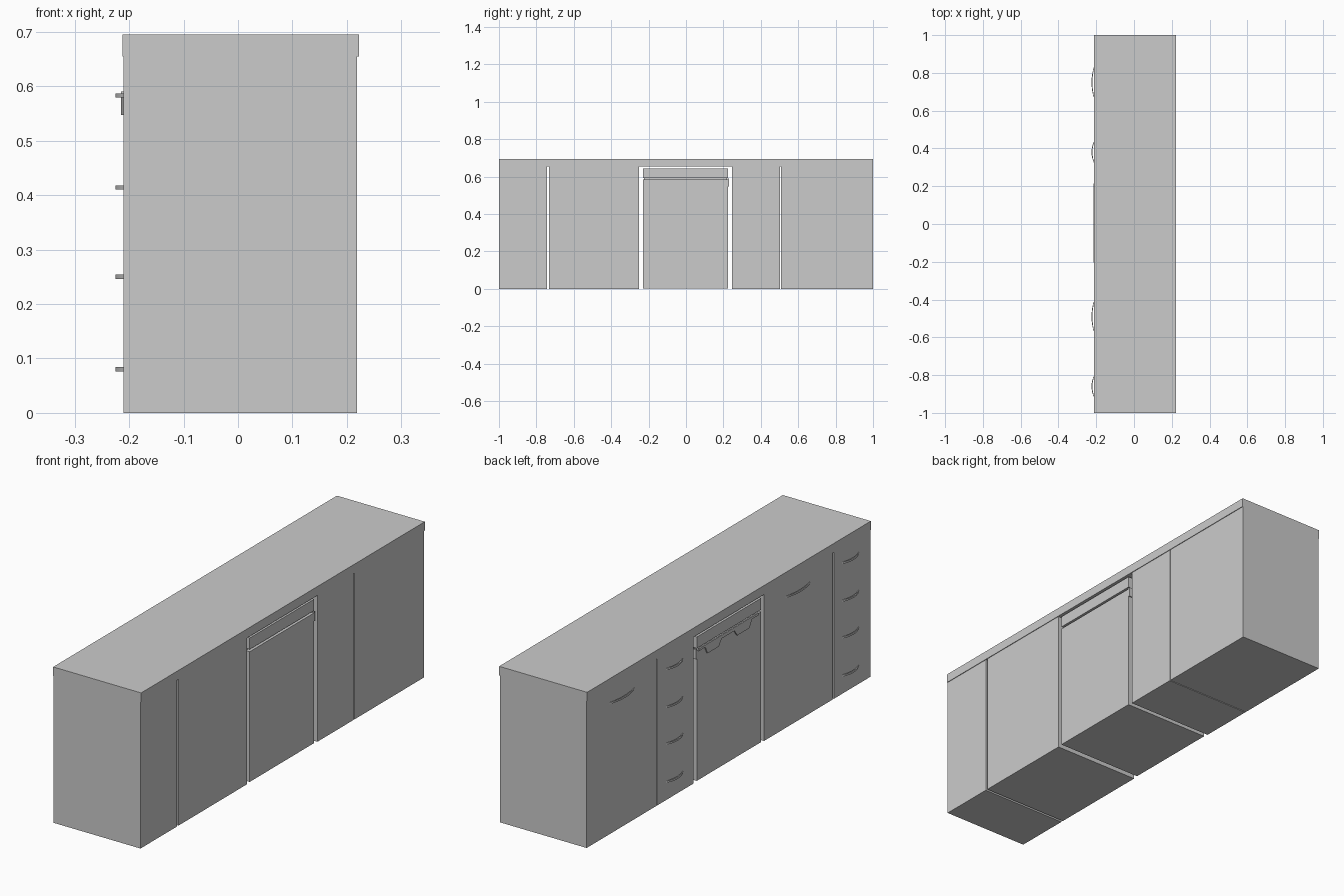
import bpy, bmesh, math

if "Cube" in bpy.data.objects:
    bpy.data.objects.remove(bpy.data.objects["Cube"])


def finish(name, bm):
    bmesh.ops.recalc_face_normals(bm, faces=bm.faces)
    me = bpy.data.meshes.new(name)
    bm.to_mesh(me)
    bm.free()
    ob = bpy.data.objects.new(name, me)
    bpy.context.collection.objects.link(ob)
    return ob


def prism(name, pts, offset):
    """Extrude a closed outline of 3D points along an offset vector."""
    bm = bmesh.new()
    face = bm.faces.new([bm.verts.new(p) for p in pts])
    ext = bmesh.ops.extrude_face_region(bm, geom=[face])
    verts = [v for v in ext["geom"] if isinstance(v, bmesh.types.BMVert)]
    bmesh.ops.translate(bm, verts=verts, vec=offset)
    return finish(name, bm)


def box(name, x0, x1, y0, y1, z0, z1):
    pts = [(x0, y0, z0), (x1, y0, z0), (x1, y1, z0), (x0, y1, z0)]
    return prism(name, pts, (0, 0, z1 - z0))


FRONT, BACK, TOP = -0.21, 0.219, 0.655


def bow_handle(name, y, z, length):
    """Curved bar pull bowing out of the door side."""
    n, h, depth, t = 12, 0.008, 0.015, 0.004
    steps = [2 * i / n - 1 for i in range(n + 1)]
    outer = [(FRONT - depth * (1 - s * s), y + s * length / 2, z - h / 2)
             for s in steps]
    inner = [(FRONT + 0.001 - (depth - t) * (1 - s * s),
              y + s * (length / 2 - t), z - h / 2) for s in reversed(steps)]
    ob = prism(name, outer + inner, (0, 0, h))
    for p in ob.data.polygons:
        p.use_smooth = abs(p.normal.z) < 0.5
    ob.data.set_sharp_from_angle(angle=math.radians(35))


# Worktop
box("worktop", -0.212, 0.222, -1, 1, TOP, 0.695)

# Cabinets: name, y range, handle centre, handle length, handle heights
drawers = (0.08, 0.25, 0.414, 0.583)
cabinets = [
    ("drawer_unit_a", -1.0, -0.742, -0.86, 0.12, drawers),
    ("door_unit_a", -0.732, -0.25, -0.49, 0.175, drawers[-1:]),
    ("drawer_unit_b", 0.247, 0.503, 0.38, 0.12, drawers),
    ("door_unit_b", 0.507, 1.0, 0.75, 0.175, drawers[-1:]),
]
for name, y0, y1, yc, length, heights in cabinets:
    box(name, FRONT, BACK, y0, y1, 0, TOP)
    for i, z in enumerate(heights):
        bow_handle(f"{name}_handle_{i}", yc, z, length)

# Dishwasher: lower body, control panel and a core seen in the groove
DY0, DY1 = -0.23, 0.224
box("dishwasher_body", FRONT, BACK, DY0, DY1, 0.003, 0.584)
box("dishwasher_control_panel", FRONT, BACK, DY0, DY1, 0.594, 0.645)
box("dishwasher_core", FRONT + 0.02, BACK - 0.02, DY0 + 0.006, DY1 - 0.006,
    0.58, 0.60)
box("dishwasher_side_trim", FRONT, BACK, DY1 - 0.002, DY1 + 0.005, 0.547, 0.59)

# Dishwasher pull: flat strip with two hanging finger grips
outline = [(0.215, 0.59), (0.215, 0.58), (0.17, 0.58), (0.155, 0.547),
           (0.075, 0.547), (0.055, 0.575), (-0.035, 0.575), (-0.055, 0.547),
           (-0.14, 0.547), (-0.16, 0.58), (-0.205, 0.58), (-0.205, 0.59)]
prism("dishwasher_pull", [(-0.215, y, z) for y, z in outline], (0.006, 0, 0))
